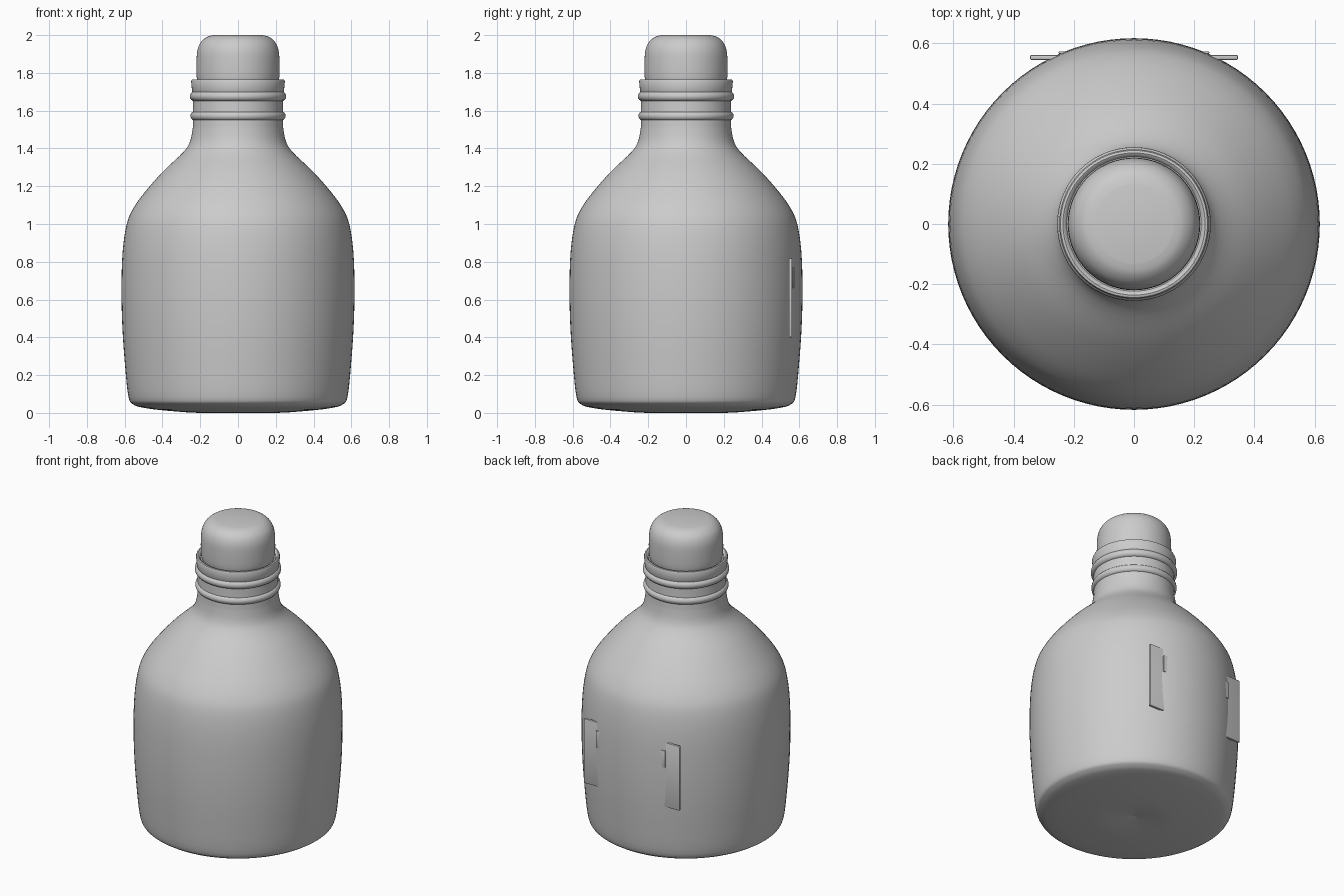
import bpy, bmesh, math
from mathutils import Vector

if "Cube" in bpy.data.objects:
    bpy.data.objects.remove(bpy.data.objects["Cube"])

grey = bpy.data.materials.new("plain_grey")
grey.use_nodes = True
COLOUR = (0.6, 0.6, 0.6, 1)
grey.diffuse_color = COLOUR
grey.node_tree.nodes["Principled BSDF"].inputs["Base Color"].default_value = COLOUR


def finish(name, bm, angle=40):
    bmesh.ops.recalc_face_normals(bm, faces=bm.faces)
    mesh = bpy.data.meshes.new(name)
    bm.to_mesh(mesh)
    bm.free()
    mesh.materials.append(grey)
    obj = bpy.data.objects.new(name, mesh)
    bpy.context.collection.objects.link(obj)
    bpy.ops.object.select_all(action="DESELECT")
    obj.select_set(True)
    bpy.context.view_layer.objects.active = obj
    bpy.ops.object.shade_smooth_by_angle(angle=math.radians(angle))
    return obj


def smooth_path(points, steps=4):
    """Catmull-Rom curve through the profile points."""
    p = [Vector(q) for q in points]
    p = [p[0]] + p + [p[-1]]
    path = []
    for a, b, c, d in zip(p, p[1:], p[2:], p[3:]):
        for i in range(steps):
            t = i / steps
            path.append(0.5 * (2 * b + (c - a) * t + (2 * a - 5 * b + 4 * c - d) * t**2
                               + (3 * b - a - 3 * c + d) * t**3))
    return path + [p[-1]]


def lathe(name, profile, segments=96, closed=False):
    """Spin a (radius, height) profile around z."""
    bm = bmesh.new()
    verts = [bm.verts.new((max(r, 0), 0, z)) for r, z in profile]
    pairs = list(zip(verts, verts[1:]))
    if closed:
        pairs.append((verts[-1], verts[0]))
    edges = [bm.edges.new(pair) for pair in pairs]
    bmesh.ops.spin(bm, geom=verts + edges, axis=(0, 0, 1), cent=(0, 0, 0),
                   angle=math.tau, steps=segments, use_duplicate=False)
    bmesh.ops.remove_doubles(bm, verts=bm.verts, dist=0.0005)
    return finish(name, bm)


def plate(name, half_width, y, thickness, z_low, z_high):
    bm = bmesh.new()
    bmesh.ops.create_cube(bm, size=1)
    bmesh.ops.scale(bm, verts=bm.verts, vec=(2 * half_width, thickness, z_high - z_low))
    bmesh.ops.translate(bm, verts=bm.verts, vec=(0, y, (z_low + z_high) / 2))
    bmesh.ops.bevel(bm, geom=bm.edges[:], offset=thickness * 0.3, segments=2,
                    profile=0.5, affect="EDGES")
    return finish(name, bm)


# Bottle body with shoulder and neck
body = smooth_path([(0, 0.02), (0.06, 0.01), (0.2, 0), (0.38, 0.012), (0.5, 0.027),
                    (0.555, 0.045), (0.58, 0.085), (0.598, 0.25), (0.612, 0.45),
                    (0.617, 0.65), (0.611, 0.85), (0.589, 1.0), (0.55, 1.09),
                    (0.48, 1.185), (0.39, 1.285), (0.29, 1.38), (0.253, 1.44),
                    (0.238, 1.52)])
lathe("bottle_body", body + [Vector((0.238, 1.72))])

# Two rounded rings on the neck
for name, radius, z, tube in (("lower_neck_ring", 0.227, 1.572, 0.025),
                              ("upper_neck_ring", 0.229, 1.676, 0.026)):
    circle = [(radius + tube * math.cos(i * math.tau / 16),
               z + tube * math.sin(i * math.tau / 16)) for i in range(16)]
    lathe(name, circle, closed=True)

# Collar around the mouth
lathe("mouth_collar", [(0.2, 1.69), (0.238, 1.69), (0.243, 1.7), (0.248, 1.755),
                       (0.244, 1.764), (0.236, 1.766), (0.228, 1.762),
                       (0.223, 1.752), (0.2, 1.75)], closed=True)

# Rounded stopper cap
cap = smooth_path([(0.21, 1.74), (0.219, 1.78), (0.219, 1.88), (0.212, 1.93),
                   (0.195, 1.965), (0.165, 1.99), (0.13, 2.0)])
lathe("stopper_cap", [Vector((0, 1.74))] + cap + [Vector((0, 2.0))])

# Thin strips passing through the back wall
plate("back_plate", 0.345, 0.553, 0.017, 0.4, 0.82)
plate("back_small_plate", 0.25, 0.569, 0.008, 0.66, 0.77)
